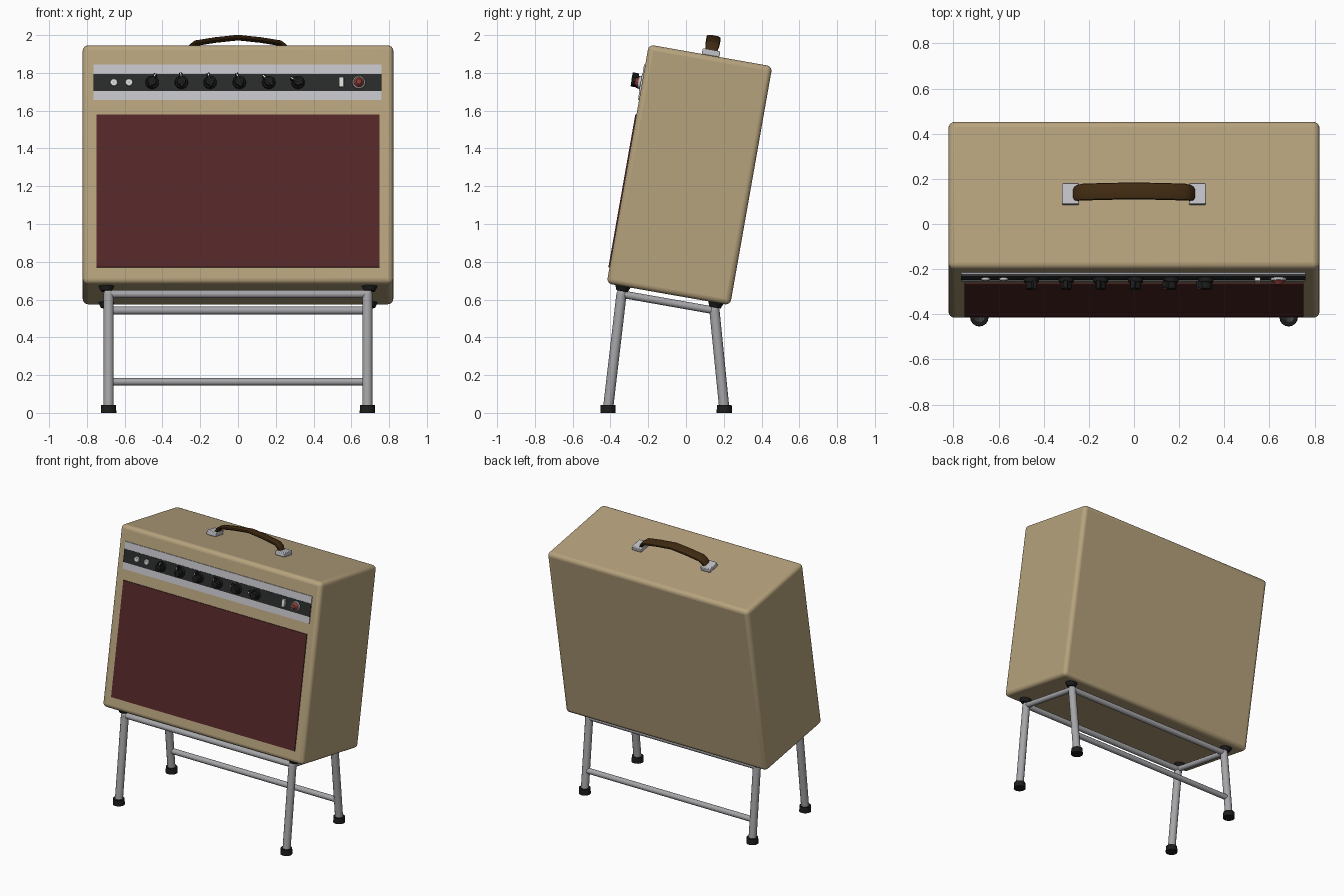
import bpy, bmesh, math
from mathutils import Matrix, Vector

if "Cube" in bpy.data.objects:
    bpy.data.objects.remove(bpy.data.objects["Cube"])

TILT = math.radians(10)
W, D, H = 1.644, 0.664, 1.284
# Cabinet frame: leaning back about x
CAB = Matrix.Translation((0, 0.0185, 1.26)) @ Matrix.Rotation(-TILT, 4, 'X')
# Control frame: local z points out of the cabinet's front, local y runs up it
FACE = CAB @ Matrix.Translation((0, -D / 2, 0)) @ Matrix.Rotation(math.pi / 2, 4, 'X')


def mat(name, rgb):
    m = bpy.data.materials.new(name)
    m.diffuse_color = (*rgb, 1)
    m.use_nodes = True
    m.node_tree.nodes["Principled BSDF"].inputs["Base Color"].default_value = m.diffuse_color
    return m


TAN = mat("tan_covering", (0.47, 0.365, 0.205))
RED = mat("oxblood_cloth", (0.09, 0.020, 0.022))
SILVER = mat("silver_plate", (0.54, 0.54, 0.58))
BLACK = mat("black_panel", (0.022, 0.025, 0.024))
KNOB = mat("black_plastic", (0.012, 0.012, 0.012))
CHROME = mat("steel_tube", (0.38, 0.38, 0.40))
LEATHER = mat("brown_leather", (0.053, 0.024, 0.006))
JEWEL = mat("red_jewel", (0.24, 0.045, 0.035))
WHITE = mat("off_white", (0.72, 0.72, 0.70))


def finish(name, bm, material, matrix=Matrix(), bevel=0, segs=3):
    bmesh.ops.recalc_face_normals(bm, faces=bm.faces)
    me = bpy.data.meshes.new(name)
    bm.to_mesh(me)
    bm.free()
    me.transform(matrix)
    me.materials.append(material)
    ob = bpy.data.objects.new(name, me)
    bpy.context.collection.objects.link(ob)
    bpy.ops.object.select_all(action='DESELECT')
    ob.select_set(True)
    bpy.context.view_layer.objects.active = ob
    bpy.ops.object.shade_smooth_by_angle(angle=math.radians(35))
    if bevel:
        b = ob.modifiers.new("rounded_edges", 'BEVEL')
        b.width, b.segments = bevel, segs
    return ob


def box(name, size, loc, material, matrix=Matrix(), bevel=0, segs=3):
    bm = bmesh.new()
    bmesh.ops.create_cube(bm, size=1, matrix=Matrix.Translation(loc) @ Matrix.Diagonal((*size, 1)))
    return finish(name, bm, material, matrix, bevel, segs)


def cyl(name, r1, r2, z0, z1, material, matrix=Matrix(), sides=20):
    bm = bmesh.new()
    bmesh.ops.create_cone(bm, cap_ends=True, segments=sides, radius1=r1, radius2=r2,
                          depth=z1 - z0, matrix=Matrix.Translation((0, 0, (z0 + z1) / 2)))
    return finish(name, bm, material, matrix)


def tube(name, a, b, r, material=CHROME):
    a, b = Vector(a), Vector(b)
    d = b - a
    m = Matrix.Translation(a) @ d.to_track_quat('Z', 'Y').to_matrix().to_4x4()
    return cyl(name, r, r, 0, d.length, material, m, 12)


# Cabinet
box("cabinet", (W, D, H), (0, 0, 0), TAN, CAB, 0.028, 4)

# Speaker cloth, control plate and dark band
box("speaker_cloth", (1.50, 0.822, 0.008), (0, -0.145, 0.002), RED, FACE)
box("control_plate", (1.525, 0.192, 0.008), (-0.003, 0.439, 0.002), SILVER, FACE)
box("control_band", (1.525, 0.092, 0.003), (-0.003, 0.437, 0.007), BLACK, FACE)

# Knobs, each turned to its own setting
CZ = 0.437
for x, turn in zip((-0.455, -0.30, -0.148, 0.007, 0.163, 0.318), (-25, 5, 15, 20, 45, 65)):
    m = FACE @ Matrix.Translation((x, CZ, 0.006)) @ Matrix.Rotation(math.radians(turn), 4, 'Z')
    cyl("knob_skirt", 0.036, 0.032, 0, 0.022, KNOB, m)
    cyl("knob_cap", 0.025, 0.022, 0.02, 0.05, KNOB, m)
    box("knob_pointer", (0.018, 0.075, 0.034), (0, 0.008, 0.034), KNOB, m, 0.004, 2)
    box("knob_mark", (0.005, 0.016, 0.002), (0, 0.036, 0.0515), WHITE, m)

# Input jacks
for x in (-0.657, -0.577):
    m = FACE @ Matrix.Translation((x, CZ, 0.006))
    cyl("jack_ring", 0.021, 0.018, 0, 0.012, WHITE, m)
    cyl("jack_hole", 0.008, 0.008, 0.012, 0.0135, SILVER, m, 12)

# Power switch and pilot lamp
box("power_switch", (0.026, 0.055, 0.02), (0.547, CZ, 0.015), WHITE, FACE, 0.003, 2)
m = FACE @ Matrix.Translation((0.64, CZ, 0.006))
cyl("lamp_ring", 0.036, 0.033, 0, 0.014, SILVER, m)
cyl("lamp_jewel", 0.028, 0.014, 0.014, 0.032, JEWEL, m, 12)

# Handle brackets on the cabinet top
for s in (-1, 1):
    box("handle_bracket", (0.075, 0.094, 0.032), (s * 0.281, 0, H / 2 + 0.015), SILVER, CAB, 0.005, 2)

# Leather strap swept along an arched path with a rounded flat section
half = [(0.262, 0.022, 0.8), (0.248, 0.048, 0.95), (0.225, 0.066, 1), (0.12, 0.083, 1)]
path = [(-x, z, k) for x, z, k in half] + [(0, 0.096, 1)] + half[::-1]
bm = bmesh.new()
rings = []
for i, (x, z, k) in enumerate(path):
    p, n = path[max(i - 1, 0)], path[min(i + 1, len(path) - 1)]
    t = Vector((n[0] - p[0], 0, n[1] - p[1])).normalized()
    up = Vector((-t.z, 0, t.x))
    ring = []
    for j in range(12):
        a = 2 * math.pi * j / 12
        c, s = math.cos(a), math.sin(a)
        side = 0.038 * k * math.copysign(abs(c) ** 0.6, c)
        ring.append(bm.verts.new(Vector((x, side, H / 2 + z)) + up * 0.012 * math.copysign(abs(s) ** 0.8, s)))
    rings.append(ring)
for a, b in zip(rings, rings[1:]):
    for j in range(12):
        bm.faces.new((a[j], a[(j + 1) % 12], b[(j + 1) % 12], b[j]))
bm.faces.new(rings[0])
bm.faces.new(rings[-1])
finish("handle_strap", bm, LEATHER, CAB)

# Stand: top frame, splayed legs, rubber pads and feet
X = 0.685
FRONT_Y, BACK_Y, FRAME_Z = -0.245, 0.255, -H / 2 - 0.042


def frame_pt(x, y):
    return CAB @ Vector((x, y, FRAME_Z))


for s in (-1, 1):
    tube("side_rail", frame_pt(s * X, FRONT_Y), frame_pt(s * X, BACK_Y), 0.02)
    for y, foot_y in ((FRONT_Y, -0.413), (BACK_Y, 0.203)):
        top = frame_pt(s * X, y)
        tube("leg", top, (s * X, foot_y, 0.02), 0.027)
        bm = bmesh.new()
        bmesh.ops.create_uvsphere(bm, u_segments=12, v_segments=8, radius=0.027)
        finish("leg_joint", bm, CHROME, Matrix.Translation(top))
        cyl("foot", 0.041, 0.039, 0, 0.042, KNOB, Matrix.Translation((s * X, foot_y, 0)), 16)
        cyl("pad", 0.03, 0.042, -H / 2 - 0.026, -H / 2 + 0.002, KNOB,
            CAB @ Matrix.Translation((s * (X + 0.012), y, 0)), 16)
tube("front_rail", frame_pt(-X, FRONT_Y), frame_pt(X, FRONT_Y), 0.021)
tube("back_rail", frame_pt(-X, BACK_Y), frame_pt(X, BACK_Y), 0.021)
tube("lower_rail", (-X, 0.19, 0.165), (X, 0.19, 0.165), 0.02)
